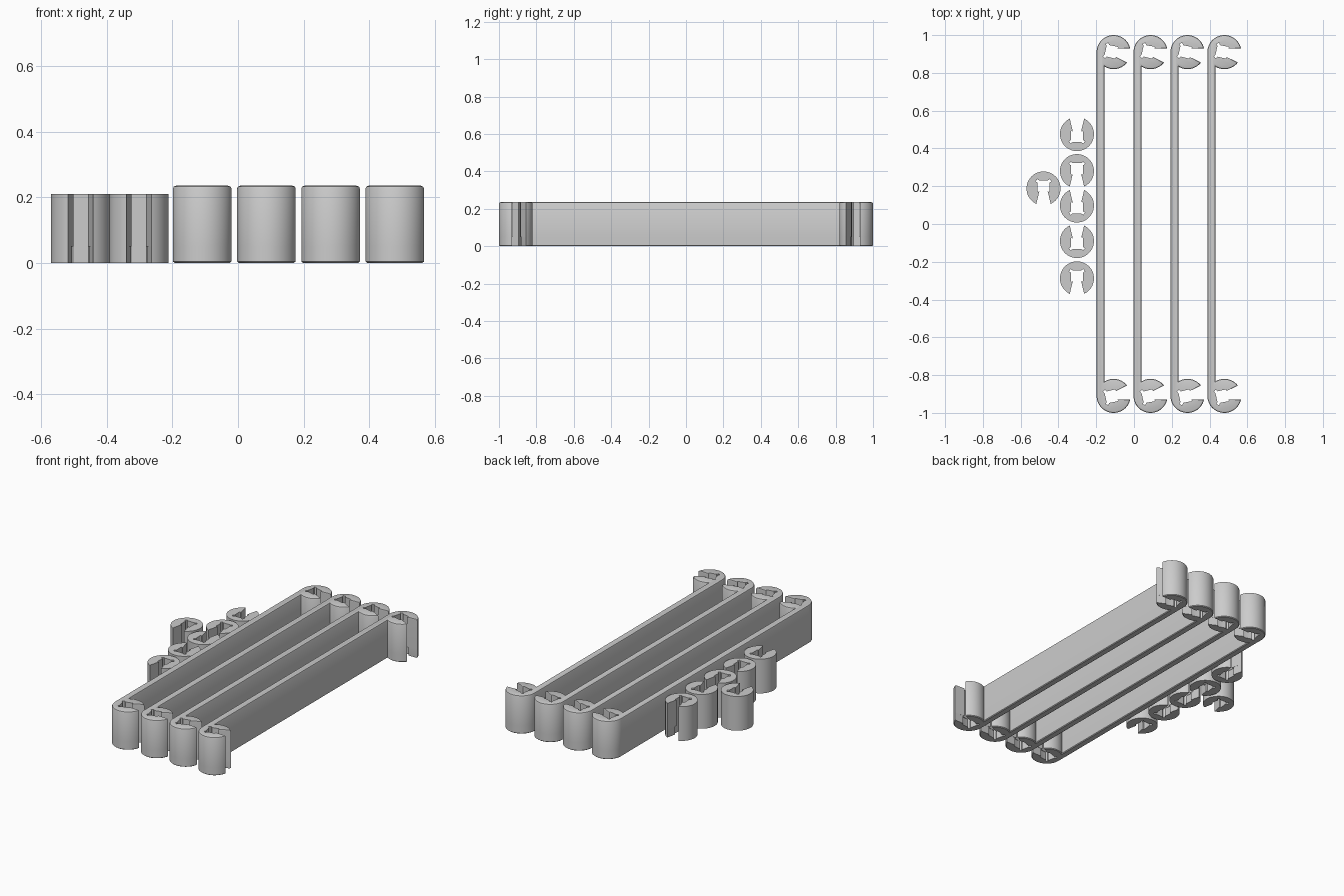
import bpy, bmesh, math
from mathutils import Matrix, Vector

if "Cube" in bpy.data.objects:
    bpy.data.objects.remove(bpy.data.objects["Cube"])

R = 0.09            # radius of every round clip
BAR_W = 0.042       # thickness of the long straps

grey = bpy.data.materials.new("plain grey")
grey.diffuse_color = (0.6, 0.6, 0.6, 1)
grey.use_nodes = True
grey.node_tree.nodes["Principled BSDF"].inputs["Base Color"].default_value = grey.diffuse_color


def slot(e, wide):
    """Socket half profile (depth, half width), rim to back; e shrinks the rim."""
    rim_w = 0.038
    rim_d = math.sqrt((R - e) ** 2 - rim_w ** 2)
    if wide:
        tooth = [(0.024, 0.026), (0.022, 0.034), (0.014, 0.036)]
    else:
        tooth = [(0.014, 0.022), (0.020, 0.028), (0.012, 0.032)]
    half = [(rim_d, rim_w)] + tooth + [(-0.030, 0.031), (-0.038, 0.042),
                                       (-0.050, 0.033), (-0.043, 0.024)]
    return [(d, -w) for d, w in half] + [(d, w) for d, w in reversed(half)]


def arc(r, a0, a1, n):
    return [(r * math.cos(a0 + (a1 - a0) * i / n), r * math.sin(a0 + (a1 - a0) * i / n))
            for i in range(n + 1)]


def clip_outline(e, wide):
    """Round body with its socket opening along +x."""
    s = slot(e, wide)
    a = math.atan2(s[-1][1], s[-1][0])
    return s + arc(R - e, a, 2 * math.pi - a, 56)[1:-1]


def bar_outline(e, wide):
    """Long strap with a hooked clip at both ends."""
    cy, tilt = 1 - R, math.radians(-12.5)
    rot = Matrix.Rotation(tilt, 2)
    s = [tuple(rot @ Vector(p)) for p in slot(e, wide)]
    r = R - e
    inner = BAR_W - e - R
    start = -math.pi + math.acos(-inner / r)
    low = math.atan2(s[0][1], s[0][0])
    high = math.atan2(s[-1][1], s[-1][0])
    top = arc(r, start, low, 18)[:-1] + s + arc(r, high, math.pi, 36)[1:]
    top = [(x, y + cy) for x, y in top]
    return top + [(x, -y) for x, y in reversed(top)]


def loft(name, outline, h, rounded, loc, angle=0):
    """Stack outlines; the socket differs below the foot step."""
    step = 0.05
    if rounded:
        levels = [(0, 0.005, True), (0.004, 0, True), (step, 0, True), (step, 0, False),
                  (h - 0.008, 0, False), (h - 0.0025, 0.0025, False), (h, 0.009, False)]
    else:
        levels = [(0, 0, True), (step, 0, True), (step, 0, False), (h, 0, False)]
    bm = bmesh.new()
    rings = [[bm.verts.new((x, y, z)) for x, y in outline(e, wide)] for z, e, wide in levels]
    n = len(rings[0])
    for lo, hi in zip(rings, rings[1:]):
        for i in range(n):
            j = (i + 1) % n
            bm.faces.new((lo[i], lo[j], hi[j], hi[i]))
    caps = [bm.faces.new(rings[0][::-1]), bm.faces.new(rings[-1])]
    bm.normal_update()
    bmesh.ops.triangulate(bm, faces=caps, ngon_method='EAR_CLIP')
    bmesh.ops.remove_doubles(bm, verts=bm.verts, dist=1e-5)
    bm.normal_update()
    me = bpy.data.meshes.new(name)
    bm.to_mesh(me)
    bm.free()
    me.materials.append(grey)
    ob = bpy.data.objects.new(name, me)
    ob.location = loc
    ob.rotation_euler.z = angle
    bpy.context.collection.objects.link(ob)
    bpy.ops.object.select_all(action='DESELECT')
    ob.select_set(True)
    bpy.context.view_layer.objects.active = ob
    bpy.ops.object.shade_smooth_by_angle(angle=math.radians(25))


# four long double-ended straps
for k in range(4):
    loft(f"strap_{k + 1}", bar_outline, 0.235, True, (-0.108 + 0.1955 * k, 0, 0))

# six loose round clips, opening to the back (+1) or front (-1)
clips = [(-0.302, 0.476, 1), (-0.302, 0.28, -1), (-0.302, 0.098, 1),
         (-0.302, -0.09, 1), (-0.302, -0.288, -1), (-0.479, 0.188, -1)]
for k, (x, y, d) in enumerate(clips):
    loft(f"round_clip_{k + 1}", clip_outline, 0.21, False, (x, y, 0), d * math.pi / 2)
